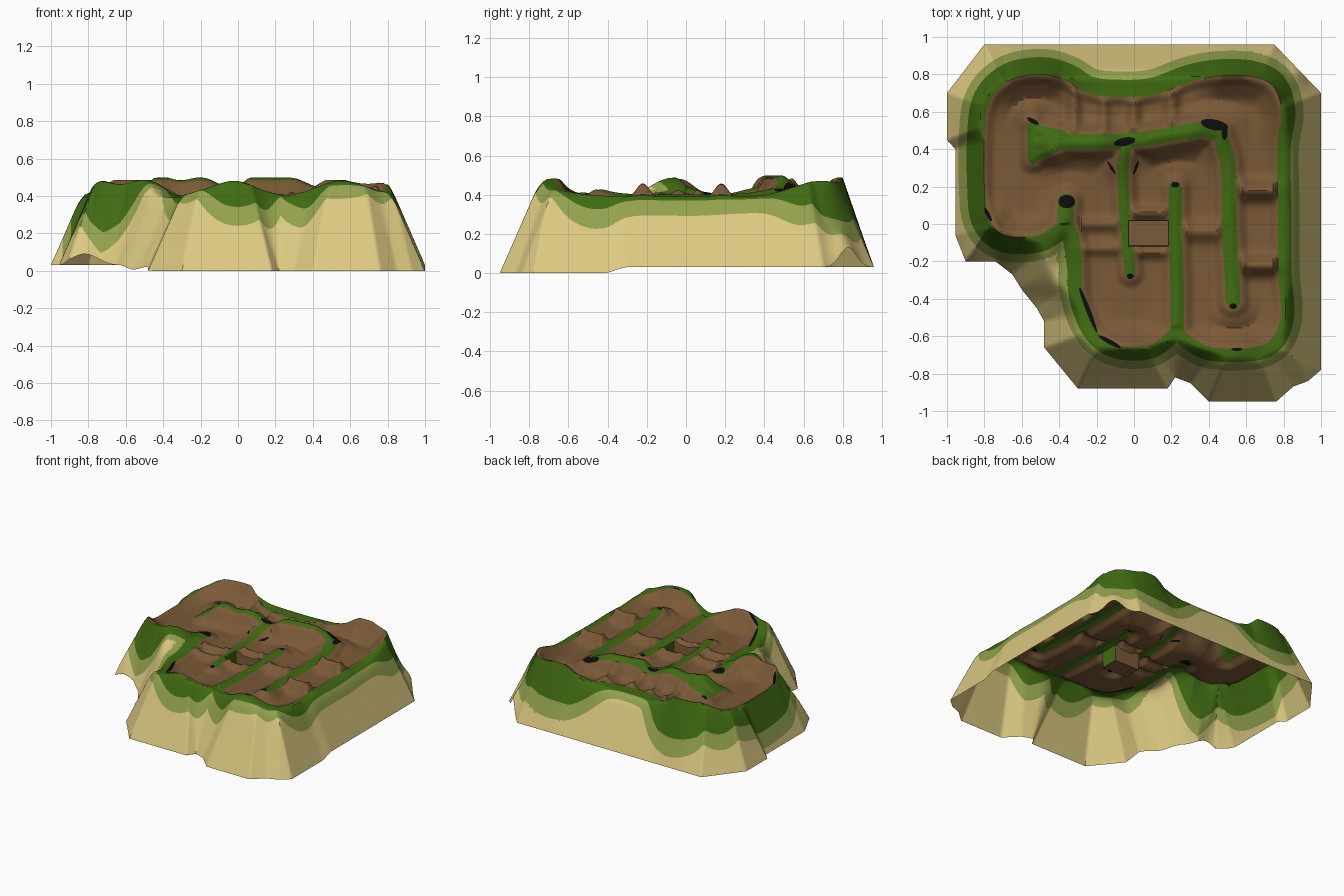
import bpy, math
from mathutils import Vector, geometry, kdtree

if "Cube" in bpy.data.objects:
    bpy.data.objects.remove(bpy.data.objects["Cube"])

STEP = 0.0115
FLOOR, PIT_Z = 0.36, 0.27
PIT = (-0.03, 0.185, -0.12, 0.02)          # x0, x1, y0, y1 of the sunken gap

def material(name, rgb):
    m = bpy.data.materials.new(name)
    m.diffuse_color = (*rgb, 1)
    m.use_nodes = True
    m.node_tree.nodes["Principled BSDF"].inputs["Base Color"].default_value = m.diffuse_color
    return m

MATS = [material("dirt_brown", (0.195, 0.1, 0.038)), material("grass_green", (0.05, 0.145, 0.006)),
        material("dry_grass", (0.29, 0.36, 0.075)), material("sand", (0.72, 0.59, 0.22)),
        material("black", (0.004, 0.004, 0.004))]

# plan outlines: foot of the mound, edge of the track, grass dividers (path, half width)
FOOT = [(-1, .7), (-1, .45), (-.955, .4), (-.955, -.06), (-.9, -.2), (-.74, -.2), (-.65, -.27), (-.6, -.35),
        (-.52, -.45), (-.48, -.52), (-.48, -.66), (-.3, -.88), (.18, -.88), (.22, -.82), (.3, -.85), (.4, -.95),
        (.76, -.95), (.85, -.87), (.93, -.84), (1, -.78), (1, .7), (.75, .96), (-.8, .96)]
RIM = [(-.5, .8), (-.66, .77), (-.77, .66), (-.8, .48), (-.8, .2), (-.78, .03), (-.69, -.06), (-.52, -.06),
       (-.4, .0), (-.31, -.02), (-.28, -.2), (-.27, -.4), (-.2, -.57), (-.08, -.65), (.08, -.65), (.18, -.58),
       (.23, -.54), (.3, -.6), (.42, -.66), (.64, -.66), (.74, -.61), (.785, -.48), (.77, -.25), (.77, .05),
       (.765, .4), (.79, .6), (.74, .74), (.62, .79), (.45, .79), (.3, .76), (.1, .69), (-.1, .68),
       (-.25, .70), (-.37, .77)]
DIVIDERS = [([(-.53, .43), (-.4, .44), (-.1, .44), (.1, .46), (.2, .48), (.38, .51), (.46, .48), (.5, .35),
              (.51, .2), (.51, 0), (.53, -.41)], .04),
            ([(-.04, .44), (-.06, .3), (-.05, .05), (-.02, -.26)], .03),
            ([(.22, .19), (.22, 0), (.23, -.3), (.23, -.56)], .036),
            ([(-.36, .12), (-.37, .0)], .045), ([(-.54, .52), (-.54, .35)], .03),
            ([(-.52, .5), (-.38, .47)], .03), ([(-.52, .37), (-.4, .42)], .03)]

def resample(pts, closed, step=0.012):
    """Straight sampling of a polyline."""
    out, n = [], len(pts)
    for i in range(n if closed else n - 1):
        a, b = Vector(pts[i]), Vector(pts[(i + 1) % n])
        k = max(1, round((b - a).length / step))
        out += [a.lerp(b, j / k) for j in range(k)]
    return out if closed else out + [Vector(pts[-1])]

def smooth_loop(pts, k=8):
    """Closed Catmull-Rom curve."""
    out, n = [], len(pts)
    for i in range(n):
        a, b, c, d = (Vector(pts[(i + j) % n]) for j in (-1, 0, 1, 2))
        for t in (s / k for s in range(k)):
            out.append(.5 * (2 * b + (c - a) * t + (2 * a - 5 * b + 4 * c - d) * t * t
                             + (3 * b - a - 3 * c + d) * t ** 3))
    return out

def tree(pts):
    kd = kdtree.KDTree(len(pts))
    for i, p in enumerate(pts):
        kd.insert((p[0], p[1], 0), i)
    kd.balance()
    return lambda x, y: kd.find((x, y, 0))[2]

def inside(x, y, poly):
    hit = False
    px, py = poly[-1]
    for qx, qy in poly:
        if (qy > y) != (py > y) and x < (px - qx) * (y - qy) / (py - qy) + qx:
            hit = not hit
        px, py = qx, qy
    return hit

foot = resample(FOOT, True)
rim = resample(smooth_loop(RIM), True, 0.01)
rim_poly = [tuple(p) for p in rim]
near_foot, near_rim = tree(foot), tree(resample(rim_poly, True, 0.003))
near_div = [(tree(resample(p, False, 0.006)), w) for p, w in DIVIDERS]

# banked turns (x, y, spread) and rollers (axis, position, x0, x1, y0, y1, height, width)
TURNS = [(-.62, .72, .15), (-.5, .78, .12), (.7, .66, .17), (.5, .76, .13), (-.71, .0, .1), (-.5, -.06, .14),
         (-.2, .42, .15), (-.42, .4, .1), (.28, .46, .16), (.1, .42, .1), (-.02, -.62, .16), (.55, -.63, .18)]
ROLLERS = [(0, -.32, -1, 1, .45, .8, .045, .035), (0, -.16, -1, 1, .45, .8, .03, .03),
           (0, 0, -1, 1, .45, .8, .045, .035), (0, .2, -1, 1, .45, .8, .05, .04),
           (1, .18, .51, .8, -1, 1, .085, .05), (1, -.22, .51, .8, -1, 1, .085, .05),
           (1, -.04, .225, .51, -1, 1, .05, .05), (1, .06, -.05, .225, -1, 1, .05, .035),
           (1, -.15, -.05, .225, -1, 1, .04, .03), (1, 0, -.29, -.05, -1, 1, .035, .035),
           (1, -.13, -.29, -.05, -1, 1, .035, .035)]

def edge_dist(x, y):
    """Distance to the nearest grass edge; negative on a divider."""
    return min([near_rim(x, y)] + [f(x, y) - w for f, w in near_div])

def ease(v):
    v = max(0, min(1, v))
    return v * v * (3 - 2 * v)

def track_height(x, y, e):
    bank = min(1, sum(math.exp(-((x - a) ** 2 + (y - b) ** 2) / (s * s)) for a, b, s in TURNS))
    z = FLOOR + .03 * ease(1 - e / .06) + .097 * bank * ease(1 - e / .16) + .012 * max(0, min(1, -e / .03))
    for ax, pos, x0, x1, y0, y1, h, w in ROLLERS:
        if x0 < x < x1 and y0 < y < y1:
            z += h * math.exp(-(((x, y)[ax] - pos) / w) ** 2) * ease((e + .01) / .045)
    return z

def foot_height(x, y):
    z = .03 * ease((y + .42) / .12)
    for a, b, h, s in ((-.82, -.2, .06, .1), (.88, .83, .1, .08), (-.5, -.5, .02, .1)):
        z += h * math.exp(-((x - a) ** 2 + (y - b) ** 2) / (s * s))
    return z

crest = [(p.x, p.y, track_height(p.x, p.y, 0)) for p in rim[::2]]

def slope_height(x, y):
    """Outer bank: a rounded grassy shoulder, then a straight fall to the foot."""
    w = [((x - a) ** 2 + (y - b) ** 2 + 1e-5) ** -2 for a, b, _ in crest]
    top = sum(k * c[2] for k, c in zip(w, crest)) / sum(w)
    d, df = near_rim(x, y), near_foot(x, y)
    base = foot_height(x, y)
    rise = top - base
    fall = max(2.3, rise / (d + df + 1e-6)) * df
    k = .09 * min(1, d / .05) + 1e-6
    h = max(0, k - abs(rise - fall)) / k
    z = min(rise, fall) - h * h * k / 4
    return base + (z if df > .004 else 0)

def band(x, y):
    """Extra width of the grass towards the back left."""
    return .02 * ease((y - x + .3) / .8)

# dark patches at divider ends and turn edges: x, y, half length, half width, angle
PATCHES = [(-.54, .55, .035, .012, -.5), (-.05, .44, .058, .022, .2), (.43, .53, .075, .028, -.2),
           (.485, .49, .04, .016, 1.5), (-.36, .12, .045, .036, 0), (.22, .21, .022, .015, 0),
           (-.02, -.28, .018, .015, 0), (.53, -.44, .02, .015, 0), (-.245, -.46, .13, .012, -1.2),
           (-.13, -.63, .07, .012, -.5), (-.12, .3, .04, .007, -1), (.01, .3, .04, .007, 1.2),
           (.55, -.67, .03, .008, 0), (-.78, .05, .04, .01, -1.1)]

def in_patch(x, y):
    for a, b, rx, ry, ang in PATCHES:
        q = complex(x - a, y - b) * complex(math.cos(ang), -math.sin(ang))
        if (q.real / rx) ** 2 + (q.imag / ry) ** 2 < 1:
            return True
    return False

def ellipse(a, b, rx, ry, ang, n=24):
    pts = [complex(rx * math.cos(i * math.tau / n), ry * math.sin(i * math.tau / n)) for i in range(n)]
    rot = complex(math.cos(ang), math.sin(ang))
    return [(a + (p * rot).real, b + (p * rot).imag) for p in pts]

def offset(pts, dist):
    """Shift a closed loop along its right-hand normal."""
    out = []
    for i, p in enumerate(pts):
        t = (pts[(i + 1) % len(pts)] - pts[i - 1]).normalized()
        out.append(p + Vector((t.y, -t.x)) * dist(p))
    return out

def capsule(path, w):
    """Outline at a fixed distance round an open path."""
    p, out = resample(path, False, .02), []
    for line in (p, p[::-1]):
        for i, q in enumerate(line):
            t = (line[min(i + 1, len(p) - 1)] - line[max(i - 1, 0)]).normalized()
            out.append(q + Vector((t.y, -t.x)) * w)
        out += [q + w * (Vector((t.y, -t.x)) * math.cos(k) + t * math.sin(k)) for k in (.5, 1, 1.57, 2.1, 2.6)]
    return out

# plan triangulation with crisp foot, rim, pit and colour edges
x0, x1, y0, y1 = PIT
verts, edges = [], []

def add_loop(pts):
    s = len(verts)
    verts.extend(Vector((p[0], p[1])) for p in pts)
    return [(s + i, s + (i + 1) % len(pts)) for i in range(len(pts))]

outer = [a for a, b in add_loop(foot)]
loops = [resample([(x0 + g, y0 + g), (x1 - g, y0 + g), (x1 - g, y1 - g), (x0 + g, y1 - g)], True) for g in (0, .004)]
ccw = sum(a.cross(b) for a, b in zip(rim, rim[1:])) > 0
for width in (.072, .116):
    loops.append(offset(rim, lambda p: (1 if ccw else -1) * (width + band(*p))))
for loop in [rim] + loops + [capsule(*d) for d in DIVIDERS] + [ellipse(*p) for p in PATCHES]:
    edges += add_loop(loop)
near_line = tree(verts)
for i in range(int(2 / STEP) ** 2):
    x, y = (-1 + (k + .5) * STEP for k in divmod(i, int(2 / STEP)))
    if near_line(x, y) > .007 and inside(x, y, foot):
        verts.append(Vector((x, y)))
plan, _, tris, *_ = geometry.delaunay_2d_cdt(verts, edges, [outer], 1, 1e-6)
coords = []
for x, y in plan:
    if x0 + .0035 < x < x1 - .0035 and y0 + .0035 < y < y1 - .0035:
        z = PIT_Z
    elif near_rim(x, y) < .002 or inside(x, y, rim_poly):
        z = track_height(x, y, edge_dist(x, y))
    else:
        z = slope_height(x, y)
    coords.append((x, y, z))

mesh = bpy.data.meshes.new("dirt_track_mound")
mesh.from_pydata(coords, [], tris)
for m in MATS:
    mesh.materials.append(m)
for f in mesh.polygons:
    x, y, z = f.center
    d = near_rim(x, y) - band(x, y)
    if x0 < x < x1 and y0 < y < y1:                  # pit: grass side walls, dirt elsewhere
        f.material_index = 1 if abs(f.normal.x) > .7 else 0
    elif in_patch(x, y):
        f.material_index = 4
    elif inside(x, y, rim_poly):
        f.material_index = 1 if edge_dist(x, y) < 0 else 0
    else:                                            # bands down the slope
        f.material_index = 1 if d < .072 else 2 if d < .116 else 3
mound = bpy.data.objects.new("dirt_track_mound", mesh)
bpy.context.collection.objects.link(mound)
bpy.context.view_layer.objects.active = mound
mound.select_set(True)
bpy.ops.object.shade_smooth_by_angle(angle=math.radians(40))
